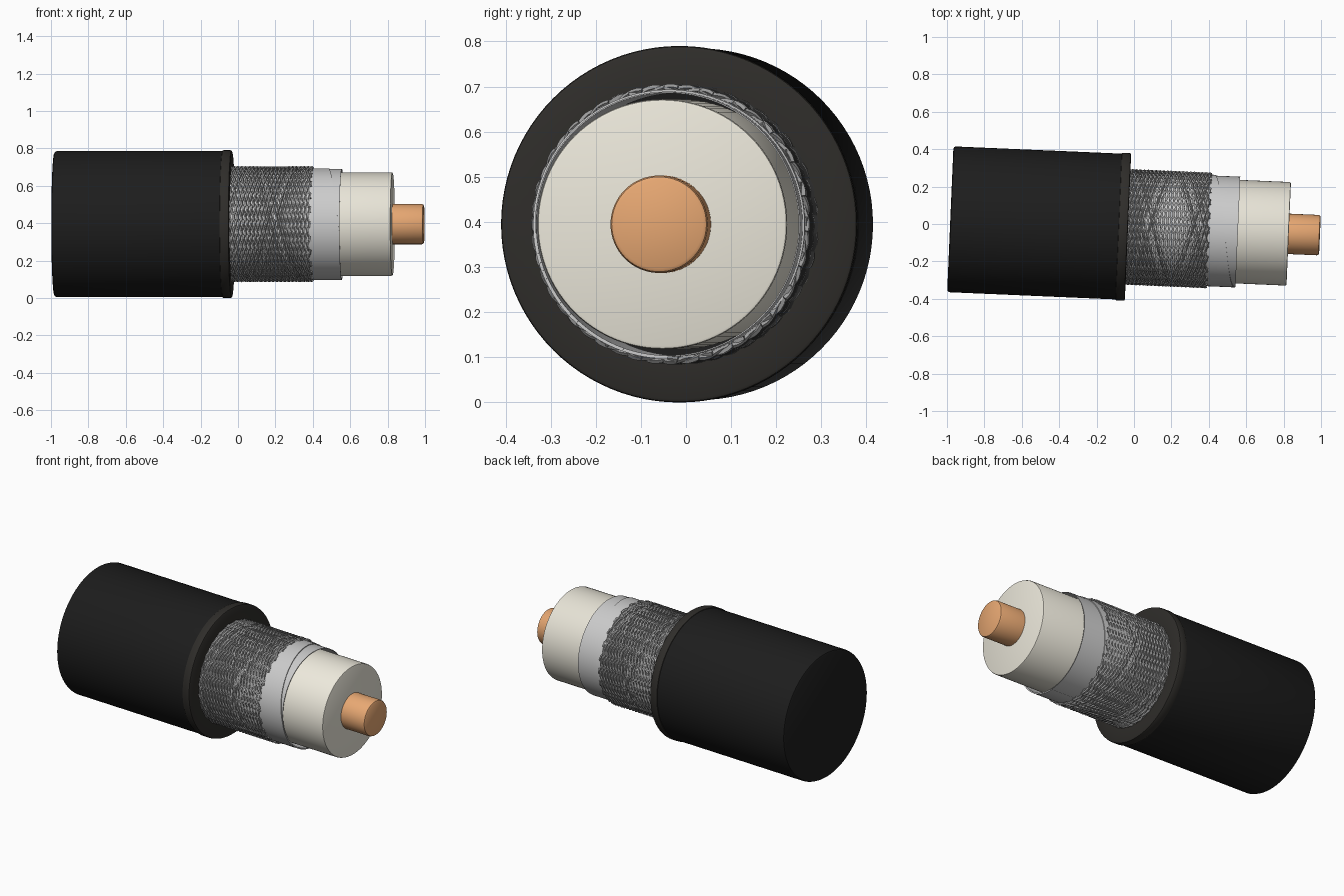
import bpy, bmesh
from math import pi, sin, cos, radians
from mathutils import Matrix

if "Cube" in bpy.data.objects:
    bpy.data.objects.remove(bpy.data.objects["Cube"])

# Cable axis: local x, slightly yawed, lying at z = 0.395
PLACE = Matrix.Translation((0, -0.017, 0.395)) @ Matrix.Rotation(radians(-2.47), 4, 'Z')


def material(name, rgb):
    m = bpy.data.materials.new(name)
    m.diffuse_color = (*rgb, 1)
    m.use_nodes = True
    m.node_tree.nodes["Principled BSDF"].inputs["Base Color"].default_value = m.diffuse_color
    return m


def ring_point(s, r, a):
    # angle 0 = front, 90 degrees = top
    return (s, -r * cos(a), r * sin(a))


def finish(name, bm, mat, angle=30):
    bmesh.ops.remove_doubles(bm, verts=bm.verts, dist=1e-5)
    bmesh.ops.recalc_face_normals(bm, faces=bm.faces)
    me = bpy.data.meshes.new(name)
    bm.to_mesh(me)
    bm.free()
    ob = bpy.data.objects.new(name, me)
    bpy.context.collection.objects.link(ob)
    me.materials.append(mat)
    ob.matrix_world = PLACE
    bpy.ops.object.select_all(action='DESELECT')
    ob.select_set(True)
    bpy.context.view_layer.objects.active = ob
    bpy.ops.object.shade_smooth_by_angle(angle=radians(angle))
    return ob


def lathe(name, profile, mat, n=96):
    """Revolve (s, r) points; r = 0 at an end closes it with a flat cap."""
    bm = bmesh.new()
    rows = []
    for s, r in profile:
        if r == 0:
            rows.append([bm.verts.new((s, 0, 0))] * n)
        else:
            rows.append([bm.verts.new(ring_point(s, r, 2 * pi * i / n)) for i in range(n)])
    for p, q in zip(rows, rows[1:]):
        for i in range(n):
            j = (i + 1) % n
            bm.faces.new(list(dict.fromkeys((p[i], p[j], q[j], q[i]))))
    return finish(name, bm, mat)


black = material("jacket_black", (0.012, 0.012, 0.012))
edge_black = material("cut_edge_black", (0.028, 0.026, 0.023))
silver = material("foil_silver", (0.72, 0.72, 0.71))
steel = material("braid_grey", (0.33, 0.33, 0.33))
cream = material("insulation_cream", (0.84, 0.81, 0.71))
copper = material("copper", (0.80, 0.39, 0.17))

# Outer jacket with softened rear edge, and the cut lip at its front
lathe("outer_jacket", [(-0.983, 0), (-0.983, 0.378), (-0.979, 0.386), (-0.970, 0.390),
                       (-0.075, 0.390)], black)
lathe("jacket_lip", [(-0.083, 0.388), (-0.081, 0.393), (-0.077, 0.395), (-0.042, 0.395),
                     (-0.035, 0.393), (-0.032, 0.387), (-0.032, 0.306), (-0.10, 0.306)], edge_black)

# Core
lathe("insulation", [(-0.10, 0.277), (0.820, 0.277), (0.826, 0.275), (0.828, 0.270),
                     (0.828, 0)], cream)
lathe("conductor", [(0.80, 0.108), (0.984, 0.108), (0.991, 0.105), (0.995, 0.098),
                    (0.995, 0)], copper, 64)

# Foil: an open tube plus a spiral overlap
lathe("foil_tube", [(-0.10, 0.294), (0.556, 0.294), (0.556, 0.291), (-0.10, 0.291)], silver)
bm = bmesh.new()
prev = None
for i in range(91):
    a = -pi / 2 + radians(350) * i / 90
    end = min(0.556, 0.55 - 0.065 * a / (pi / 2))
    row = [bm.verts.new(ring_point(s, r, a))
           for s, r in ((0.36, 0.2985), (end, 0.2985), (end, 0.294))]
    if prev:
        for k in range(2):
            bm.faces.new((prev[k], prev[k + 1], row[k + 1], row[k]))
    prev = row
finish("foil_overlap", bm, silver)

# Braid: two opposed sets of helical wires passing over and under each other
N, LEAD, START, END, STEPS = 24, 0.5, -0.045, 0.40, 150
K = 2 * pi / LEAD
cu = bpy.data.curves.new("braid", 'CURVE')
cu.dimensions = '3D'
cu.bevel_depth = 0.0062
cu.bevel_resolution = 0
cu.use_fill_caps = True
for way in (1, -1):
    for i in range(N):
        sp = cu.splines.new('POLY')
        sp.points.add(STEPS)
        for j, p in enumerate(sp.points):
            s = START + (END - START) * j / STEPS
            r = 0.3015 + way * 0.0035 * cos(N * K * s)
            p.co = (*ring_point(s, r, 2 * pi * i / N + way * K * s), 1)
braid = bpy.data.objects.new("braid", cu)
bpy.context.collection.objects.link(braid)
cu.materials.append(steel)
braid.matrix_world = PLACE
bpy.ops.object.select_all(action='DESELECT')
braid.select_set(True)
bpy.context.view_layer.objects.active = braid
bpy.ops.object.convert(target='MESH')
bpy.ops.object.shade_smooth_by_angle(angle=radians(60))
